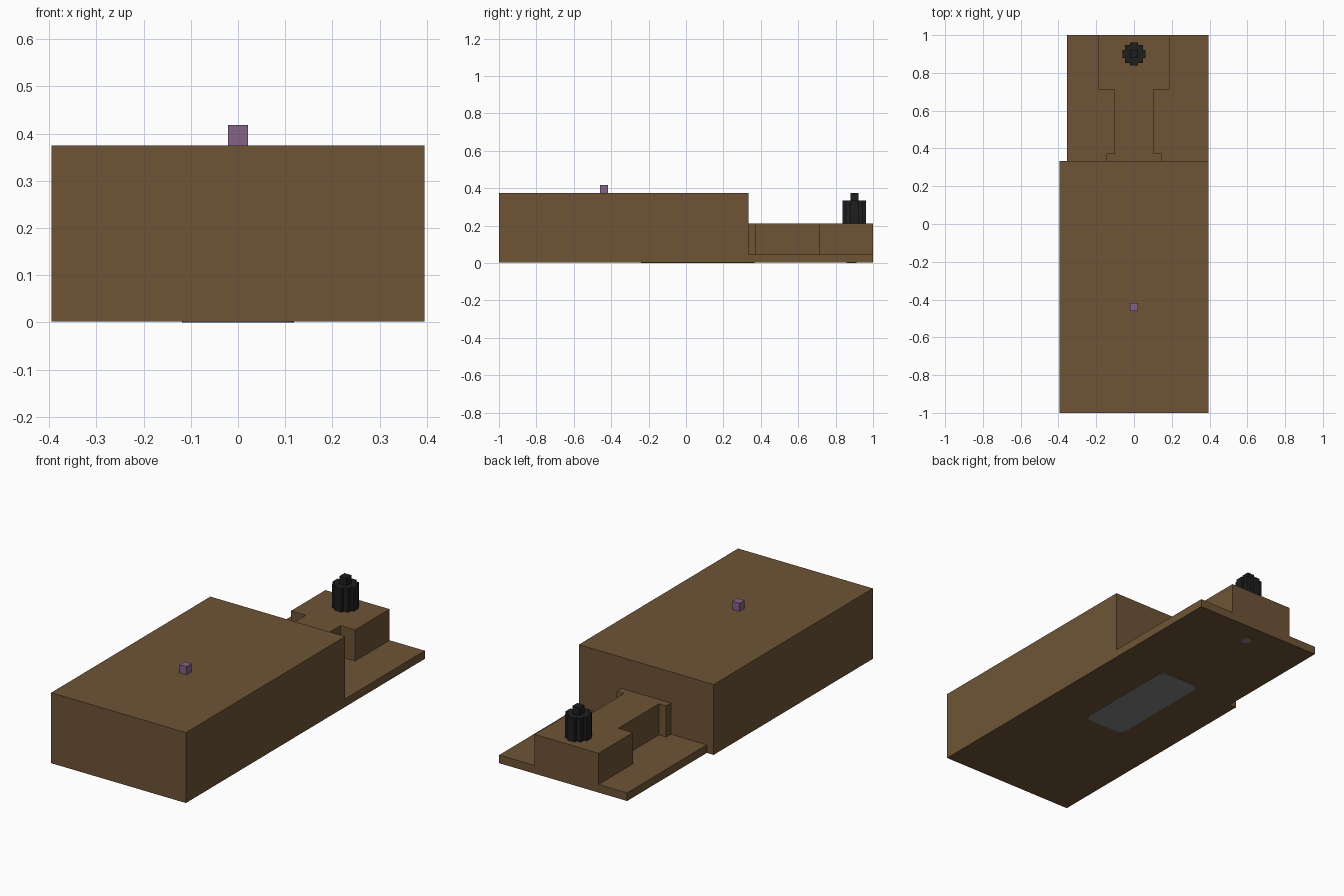
import bpy
import bmesh
import math

cube = bpy.data.objects.get("Cube")
if cube:
    bpy.data.objects.remove(cube, do_unlink=True)


def srgb(v):
    return ((v / 255 + 0.055) / 1.055) ** 2.4


def material(name, r, g, b):
    mat = bpy.data.materials.new(name)
    colour = (srgb(r), srgb(g), srgb(b), 1)
    mat.use_nodes = True
    mat.diffuse_color = colour
    mat.node_tree.nodes["Principled BSDF"].inputs["Base Color"].default_value = colour
    return mat


brown = material("brown", 110, 84, 54)
black = material("black", 30, 30, 30)
purple = material("purple", 134, 98, 134)
grey = material("grey", 132, 132, 132)


def prism(name, outline, z0, z1, mat):
    """Extrude a flat outline from z0 up to z1."""
    bm = bmesh.new()
    base = bm.faces.new([bm.verts.new((x, y, z0)) for x, y in outline])
    top = bmesh.ops.extrude_face_region(bm, geom=[base])["geom"]
    verts = [v for v in top if isinstance(v, bmesh.types.BMVert)]
    bmesh.ops.translate(bm, verts=verts, vec=(0, 0, z1 - z0))
    bmesh.ops.recalc_face_normals(bm, faces=bm.faces)
    mesh = bpy.data.meshes.new(name)
    bm.to_mesh(mesh)
    bm.free()
    mesh.materials.append(mat)
    obj = bpy.data.objects.new(name, mesh)
    bpy.context.collection.objects.link(obj)
    return obj


def box(name, x0, x1, y0, y1, z0, z1, mat):
    return prism(name, [(x0, y0), (x1, y0), (x1, y1), (x0, y1)], z0, z1, mat)


def arc(cx, cy, r, start, end, steps):
    angles = [math.radians(start + (end - start) * i / steps) for i in range(steps + 1)]
    return [(cx + r * math.cos(a), cy + r * math.sin(a)) for a in angles]


# Main body and the thin rear shelf, narrower on one side
BOTTOM, STEP = 0.002, 0.333
box("main_body", -0.395, 0.395, -1, STEP, BOTTOM, 0.375, brown)
box("rear_shelf", -0.355, 0.395, STEP, 1, BOTTOM, 0.045, brown)

# Raised block on the shelf: flared foot, narrow neck, wide end
half = [(0.145, STEP), (0.145, 0.373), (0.102, 0.373),
        (0.102, 0.712), (0.188, 0.712), (0.188, 1)]
outline = half + [(-x, y) for x, y in reversed(half)]
prism("rear_block", outline, 0.045, 0.21, brown)

# Column cluster: tall centre, four sides, four slimmer corners
CY = 0.9
for i in (-1, 0, 1):
    for j in (-1, 0, 1):
        corner = i != 0 and j != 0
        offset, r = (0.033, 0.014) if corner else (0.041, 0.021)
        height = 0.375 if i == j == 0 else 0.335
        x, y = i * offset, CY + j * offset
        box("cluster_column", x - r, x + r, y - r, y + r, 0.21, height, black)

# Small button on top
box("top_button", -0.021, 0.021, -0.46, -0.418, 0.375, 0.418, purple)

# Rounded pad and round disc on the underside
W, Y0, Y1, R = 0.119, -0.24, 0.367, 0.035
pad = []
for k, (x, y) in enumerate([(W - R, Y1 - R), (R - W, Y1 - R),
                            (R - W, Y0 + R), (W - R, Y0 + R)]):
    pad += arc(x, y, R, 90 * k, 90 * k + 90, 5)
prism("underside_pad", pad, 0, BOTTOM, grey)
prism("underside_disc", arc(0, 0.885, 0.026, 0, 360, 16)[:-1], 0, BOTTOM, grey)
